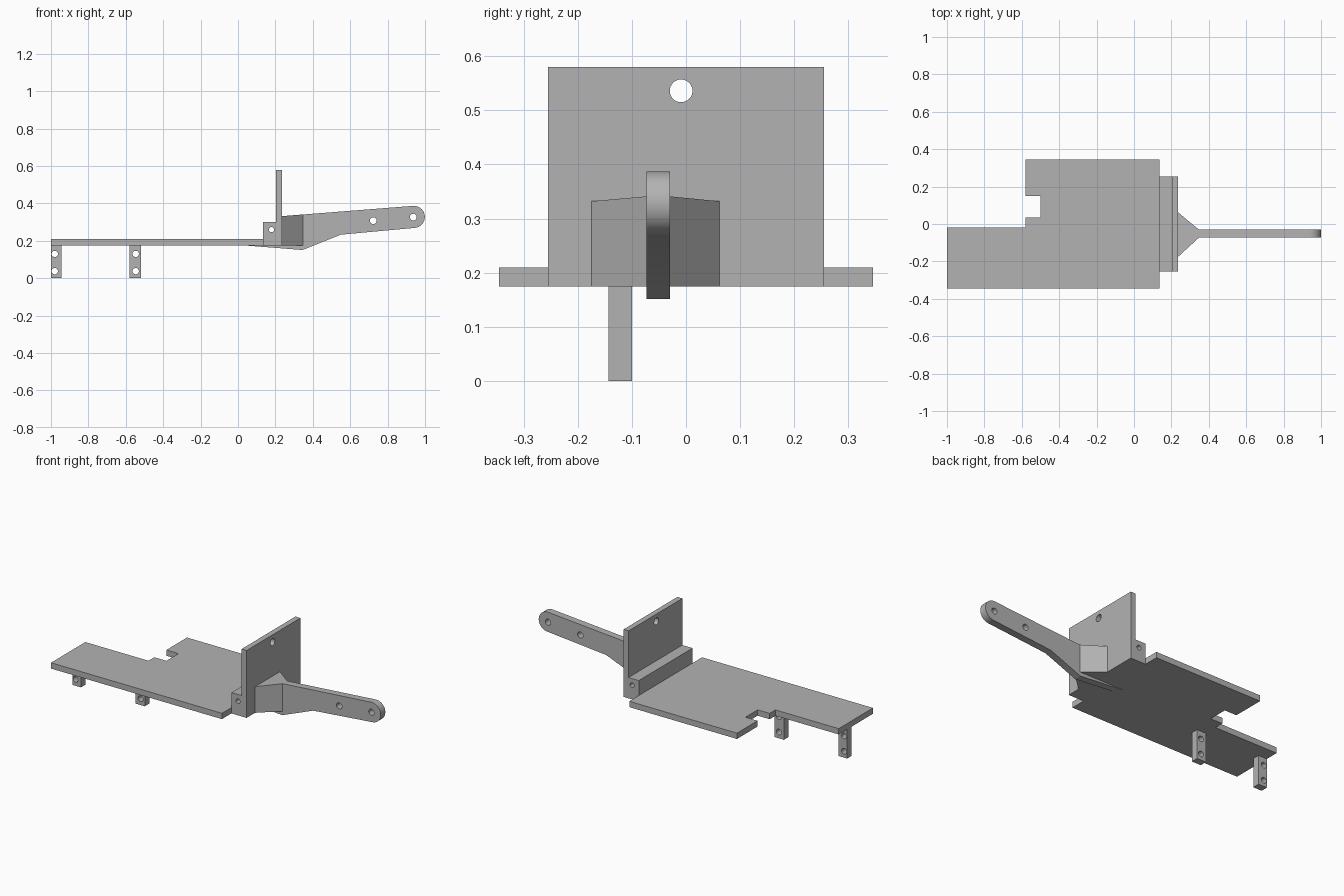
import bpy
import bmesh
import math
from mathutils import Matrix, Vector

cube = bpy.data.objects.get("Cube")
if cube:
    bpy.data.objects.remove(cube, do_unlink=True)

grey = bpy.data.materials.new("light grey")
grey.use_nodes = True
COLOUR = (0.45, 0.45, 0.45, 1)
grey.diffuse_color = COLOUR
grey.node_tree.nodes["Principled BSDF"].inputs["Base Color"].default_value = COLOUR


def finish(name, bm):
    bmesh.ops.recalc_face_normals(bm, faces=bm.faces)
    mesh = bpy.data.meshes.new(name)
    bm.to_mesh(mesh)
    bm.free()
    mesh.materials.append(grey)
    obj = bpy.data.objects.new(name, mesh)
    bpy.context.collection.objects.link(obj)
    return obj


def prism(name, outline, start, end):
    """Extrude an outline of 3D points from offset start to offset end."""
    bm = bmesh.new()
    face = bm.faces.new([bm.verts.new(Vector(p) + Vector(start)) for p in outline])
    new = bmesh.ops.extrude_face_region(bm, geom=[face])["geom"]
    bmesh.ops.translate(bm, vec=Vector(end) - Vector(start),
                        verts=[v for v in new if isinstance(v, bmesh.types.BMVert)])
    return finish(name, bm)


def box(name, low, high):
    bm = bmesh.new()
    low, high = Vector(low), Vector(high)
    bmesh.ops.create_cube(bm, size=1, matrix=Matrix.Translation((low + high) / 2)
                          @ Matrix.Diagonal((high - low).to_4d()))
    return finish(name, bm)


def drill(obj, centres, radius, axis):
    """Cut round holes through a part along the given axis."""
    bm = bmesh.new()
    for c in centres:
        bmesh.ops.create_cone(bm, cap_ends=True, segments=32, radius1=radius,
                              radius2=radius, depth=1.5,
                              matrix=Matrix.Translation(c) @ Matrix.Rotation(math.pi / 2, 4, axis))
    cutter = finish("hole_cutter", bm)
    cutter.hide_render = True
    mod = obj.modifiers.new("holes", "BOOLEAN")
    mod.object = cutter
    mod.operation = "DIFFERENCE"
    mod.solver = "EXACT"
    bpy.ops.object.select_all(action="DESELECT")
    bpy.context.view_layer.objects.active = obj
    obj.select_set(True)
    bpy.ops.object.modifier_apply(modifier=mod.name)
    bpy.data.objects.remove(cutter, do_unlink=True)
    bpy.ops.object.shade_smooth_by_angle(angle=math.radians(20))


BASE = 0.175          # underside of the plate
ARM_Y = (-0.073, -0.03)

# Notched base plate
plate = [(-1, -0.345), (0.135, -0.345), (0.135, 0.345), (-0.58, 0.345), (-0.58, 0.15),
         (-0.5, 0.15), (-0.5, 0.035), (-0.58, 0.035), (-0.58, -0.02), (-1, -0.02)]
prism("base_plate", [(x, y, 0) for x, y in plate], (0, 0, BASE), (0, 0, 0.21))

# Two drilled legs
for name, x0, x1, hole_x in (("outer_leg", -1, -0.943, -0.98), ("inner_leg", -0.58, -0.519, -0.547)):
    leg = box(name, (x0, -0.143, 0), (x1, -0.1, BASE))
    drill(leg, [(hole_x, -0.12, z) for z in (0.038, 0.13)], 0.017, "X")

# Hinge block and upright wall
block = box("hinge_block", (0.135, -0.255, BASE), (0.203, 0.255, 0.3))
drill(block, [(0.179, 0, 0.26)], 0.014, "X")
wall = box("upright_wall", (0.203, -0.255, BASE), (0.236, 0.255, 0.58))
drill(wall, [(0.22, -0.009, 0.536)], 0.021, "Y")

# Lever arm with a rounded tip and a rib running under the plate
TIP_X, TIP_Z, TIP_R = 0.94, 0.328, 0.059
arm = [(0.04, BASE), (0.345, 0.151), (0.55, 0.233)]
for i in range(25):
    a = math.radians(-85 + 180 * i / 24)
    arm.append((TIP_X + TIP_R * math.cos(a), TIP_Z + TIP_R * math.sin(a)))
arm += [(0.236, 0.332), (0.236, BASE)]
lever = prism("lever_arm", [(x, 0, z) for x, z in arm], (0, ARM_Y[0], 0), (0, ARM_Y[1], 0))
drill(lever, [(0.723, -0.05, 0.308), (0.937, -0.05, 0.327)], 0.018, "X")

# Tapered gusset joining the arm to the wall, with a sloping top
gusset = [(0.236, -0.175), (0.347, ARM_Y[0]), (0.347, ARM_Y[1]), (0.236, 0.062)]
taper = prism("arm_gusset", [(x, y, 0) for x, y in gusset], (0, 0, BASE), (0, 0, 0.332))
for v in taper.data.vertices:
    if v.co.z > 0.3 and v.co.x > 0.3:
        v.co.z = 0.341
